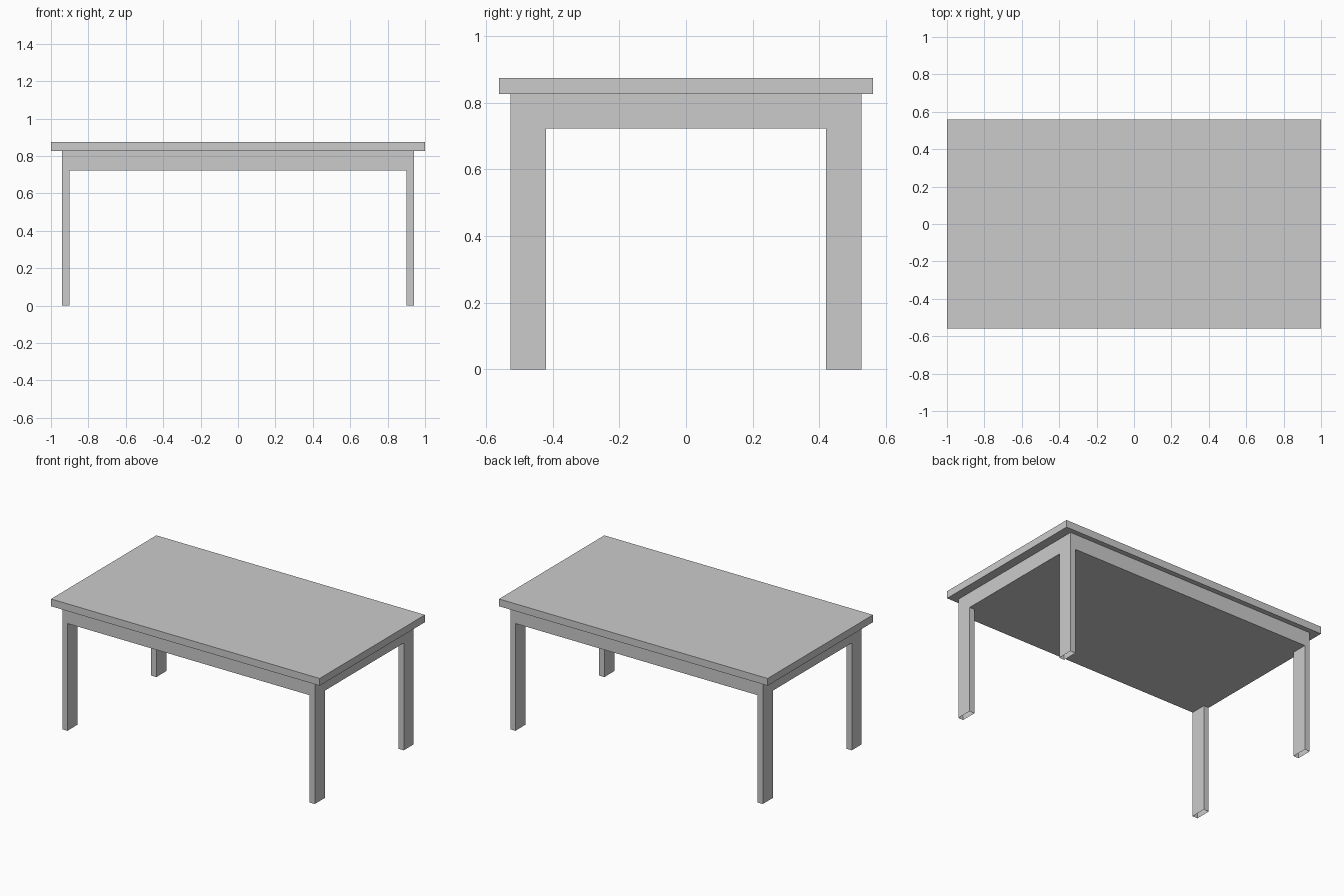
import bpy, bmesh
from mathutils import Vector

if "Cube" in bpy.data.objects:
    bpy.data.objects.remove(bpy.data.objects["Cube"])


def box(lo, hi):
    """Return a bmesh box spanning two corners."""
    bm = bmesh.new()
    bmesh.ops.create_cube(bm, size=1)
    lo, hi = Vector(lo), Vector(hi)
    for v in bm.verts:
        v.co = Vector([l + (c + 0.5) * (h - l) for l, c, h in zip(lo, v.co, hi)])
    return bm


def finish(bm, name):
    mesh = bpy.data.meshes.new(name)
    bm.to_mesh(mesh)
    bm.free()
    obj = bpy.data.objects.new(name, mesh)
    bpy.context.collection.objects.link(obj)
    return obj


APRON_Z, TOP_Z, HEIGHT = 0.722, 0.825, 0.874
LEG_X, LEG_Y = 0.902, 0.42      # inner leg faces
OUT_X, OUT_Y = 0.94, 0.526      # outer leg and apron faces

# Tabletop slab
finish(box((-1, -0.56, TOP_Z), (1, 0.56, HEIGHT)), "tabletop")

# Apron block, cut along the inner leg faces
bm = box((-OUT_X, -OUT_Y, APRON_Z), (OUT_X, OUT_Y, TOP_Z))
for axis, pos in ((Vector((1, 0, 0)), LEG_X), (Vector((0, 1, 0)), LEG_Y)):
    for s in (-1, 1):
        bmesh.ops.bisect_plane(bm, geom=bm.verts[:] + bm.edges[:] + bm.faces[:],
                               plane_co=axis * pos * s, plane_no=axis)

# Legs drawn down from the four bottom corners, open at the feet
bm.normal_update()
corners = []
for f in bm.faces:
    c = f.calc_center_median()
    if f.normal.z < -0.5 and abs(c.x) > LEG_X and abs(c.y) > LEG_Y:
        corners.append(f)
ext = bmesh.ops.extrude_face_region(bm, geom=corners)["geom"]
for v in ext:
    if isinstance(v, bmesh.types.BMVert):
        v.co.z = 0
bm.normal_update()
hidden = [f for f in bm.faces if all(v.co.z < 1e-4 for v in f.verts)
          or f.normal.z > 0.5]
hidden += [f for f in corners if f.is_valid and f not in hidden]
bmesh.ops.delete(bm, geom=hidden, context='FACES')
finish(bm, "apron_and_legs")
